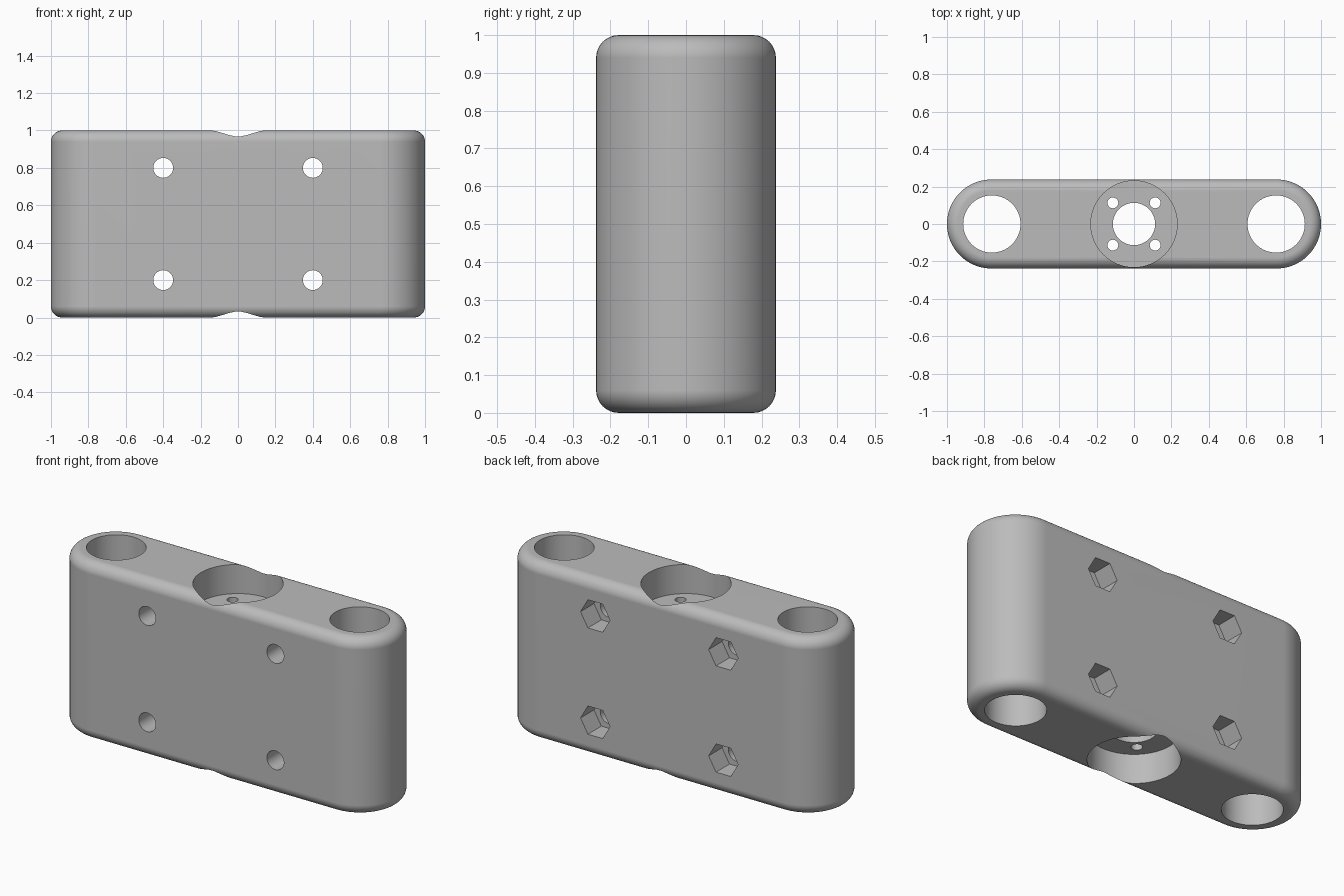
import bpy, bmesh, math
from mathutils import Matrix, Vector

if "Cube" in bpy.data.objects:
    bpy.data.objects.remove(bpy.data.objects["Cube"])

HALF_LEN, RADIUS, HEIGHT, FILLET = 1.0, 0.238, 1.0, 0.06
ROD_X, RECESS_DEPTH, NUT_DEPTH = 0.76, 0.165, 0.12

grey = bpy.data.materials.new("plain grey")
grey.use_nodes = True
colour = (0.5, 0.5, 0.5, 1)
grey.diffuse_color = colour
grey.node_tree.nodes["Principled BSDF"].inputs["Base Color"].default_value = colour


def make_object(name, bm):
    mesh = bpy.data.meshes.new(name)
    bmesh.ops.recalc_face_normals(bm, faces=bm.faces)
    bm.to_mesh(mesh)
    bm.free()
    mesh.materials.append(grey)
    obj = bpy.data.objects.new(name, mesh)
    bpy.context.collection.objects.link(obj)
    return obj


# Rounded block: stadium outline, extruded, with filleted rims
bm = bmesh.new()
steps = 32
outline = []
for side in (1, -1):
    for i in range(steps + 1):
        a = math.pi * (i / steps - 0.5)
        outline.append(bm.verts.new((side * (HALF_LEN - RADIUS + RADIUS * math.cos(a)),
                                     side * RADIUS * math.sin(a), 0)))
base = bm.faces.new(outline)
top = bmesh.ops.extrude_face_region(bm, geom=[base], use_keep_orig=True)["geom"]
bmesh.ops.translate(bm, vec=(0, 0, HEIGHT),
                    verts=[v for v in top if isinstance(v, bmesh.types.BMVert)])
rims = [e for e in bm.edges if abs(e.verts[0].co.z - e.verts[1].co.z) < 0.01]
bmesh.ops.bevel(bm, geom=rims, offset=FILLET, segments=8, profile=0.5, affect='EDGES')
body = make_object("clamp_block", bm)

bpy.context.view_layer.objects.active = body
body.select_set(True)


def cut(name, centre, radius, depth, sides=64, along_y=False):
    """Subtract a round or polygonal prism from the block."""
    bm = bmesh.new()
    turn = Matrix.Rotation(math.pi / 2, 4, 'X') if along_y else Matrix()
    # polygon corners lie on the local x axis
    spin = Matrix.Rotation(math.pi / 2, 4, 'Z')
    bmesh.ops.create_cone(bm, cap_ends=True, segments=sides, radius1=radius, radius2=radius,
                          depth=depth, matrix=Matrix.Translation(Vector(centre)) @ turn @ spin)
    cutter = make_object(name, bm)
    cutter.hide_render = True
    mod = body.modifiers.new(name, 'BOOLEAN')
    mod.operation = 'DIFFERENCE'
    mod.solver = 'EXACT'
    mod.object = cutter
    bpy.ops.object.modifier_apply(modifier=mod.name)
    bpy.data.objects.remove(cutter)


# Rod holes at both ends
for s in (-1, 1):
    cut("rod_hole", (s * ROD_X, 0, HEIGHT / 2), 0.153, 2 * HEIGHT)

# Round recess in the top and bottom, joined by a bore
for z in (0, HEIGHT):
    cut("bearing_recess", (0, 0, z), 0.231, 2 * RECESS_DEPTH)
cut("centre_bore", (0, 0, HEIGHT / 2), 0.113, 2 * HEIGHT)

# Four small holes around the bore
for sx in (-1, 1):
    for sy in (-1, 1):
        cut("small_hole", (sx * 0.113, sy * 0.113, HEIGHT / 2), 0.029, 2 * HEIGHT, 32)

# Bolt holes from the front with hexagonal nut pockets in the back
for x in (-0.4, 0.4):
    for z in (0.2, 0.8):
        cut("bolt_hole", (x, 0, z), 0.053, 1, 32, True)
        cut("nut_pocket", (x, RADIUS, z), 0.092, 2 * NUT_DEPTH, 6, True)

# Smooth curved walls, keep cut rims sharp
bpy.ops.object.shade_smooth_by_angle(angle=math.radians(25))
weighted = body.modifiers.new("even_shading", 'WEIGHTED_NORMAL')
weighted.keep_sharp = True
